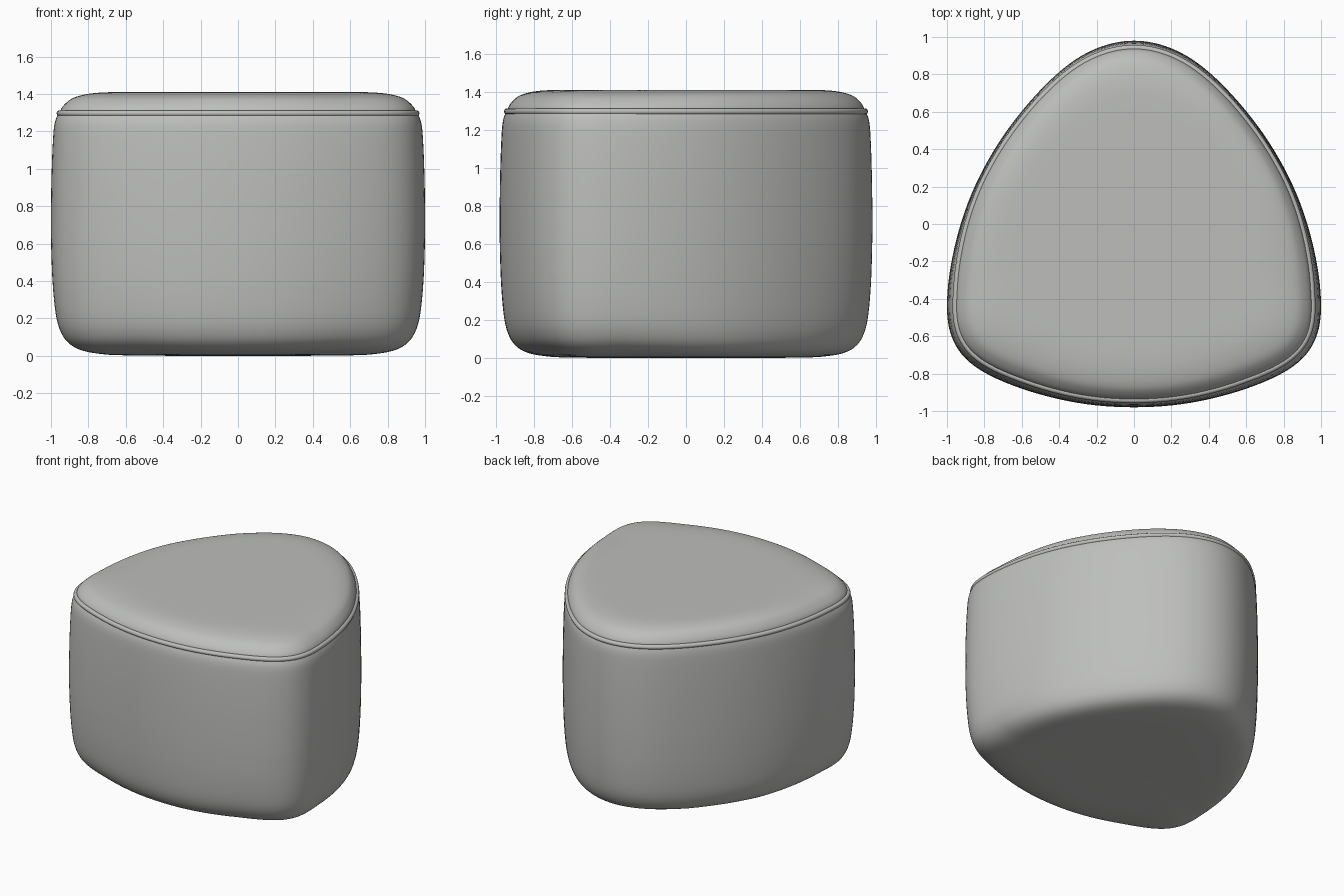
import bpy, bmesh, math
from mathutils import Vector

if "Cube" in bpy.data.objects:
    bpy.data.objects.remove(bpy.data.objects["Cube"])

grey = bpy.data.materials.new("warm grey fabric")
grey.diffuse_color = (0.51, 0.52, 0.50, 1)
grey.use_nodes = True
grey.node_tree.nodes["Principled BSDF"].inputs["Base Color"].default_value = grey.diffuse_color


def spline(pts, steps, closed):
    """Catmull-Rom curve through 2D points."""
    n = len(pts)
    P = [Vector(p) for p in pts]
    get = (lambda i: P[i % n]) if closed else (lambda i: P[max(0, min(n - 1, i))])
    out = []
    for i in range(n if closed else n - 1):
        a, b, c, d = get(i - 1), get(i), get(i + 1), get(i + 2)
        for s in range(steps):
            t = s / steps
            out.append(0.5 * (2 * b + (c - a) * t + (2 * a - 5 * b + 4 * c - d) * t * t
                              + (3 * b - a - 3 * c + d) * t ** 3))
    if not closed:
        out.append(P[-1])
    return out


# Rounded triangle outline: right half, mirrored to the left
half = [(0, 0.98), (0.17, 0.95), (0.345, 0.857), (0.535, 0.677), (0.72, 0.438), (0.868, 0.16),
        (0.96, -0.135), (0.998, -0.42), (0.968, -0.62), (0.845, -0.767), (0.6, -0.88),
        (0.3, -0.957), (0, -0.98)]
outline = spline(half + [(-x, y) for x, y in half[-2:0:-1]], 6, True)
N = len(outline)
for _ in range(6):
    outline = [(outline[i - 1] + 2 * outline[i] + outline[(i + 1) % N]) / 4 for i in range(N)]
mx = max(p.x for p in outline)
hi, lo = max(p.y for p in outline), min(p.y for p in outline)
outline = [Vector((p.x / mx, (p.y - (hi + lo) / 2) * 1.96 / (hi - lo))) for p in outline]
normals = []
for i in range(N):
    t = outline[(i + 1) % N] - outline[i - 1]
    n = Vector((t.y, -t.x)).normalized()
    normals.append(n if n.dot(outline[i]) > 0 else -n)


def inset(s):
    """Outline shrunk by s, less along the flat sides than at the corners."""
    res = []
    for p, n in zip(outline, normals):
        f = 0.65 + 0.35 * max(0, min(1, (p.length - 0.87) / 0.2))
        res.append(p * s + n * (1 - s) * (p.dot(n) - f))
    return res


def loft(name, rings, caps=True, loop=False):
    bm = bmesh.new()
    vs = [[bm.verts.new(co) for co in r] for r in rings]
    pairs = list(zip(vs, vs[1:])) + ([(vs[-1], vs[0])] if loop else [])
    for a, b in pairs:
        for i in range(N):
            j = (i + 1) % N
            bm.faces.new((a[i], a[j], b[j], b[i]))
    if caps:
        bm.faces.new(vs[0])
        bm.faces.new(vs[-1])
    bmesh.ops.recalc_face_normals(bm, faces=bm.faces)
    me = bpy.data.meshes.new(name)
    bm.to_mesh(me)
    bm.free()
    for f in me.polygons:
        f.use_smooth = True
    me.materials.append(grey)
    ob = bpy.data.objects.new(name, me)
    bpy.context.collection.objects.link(ob)
    return ob


def stack(profile):
    return [[(p.x, p.y, z) for p in inset(s)] for s, z in spline(profile, 4, False)]


# Body: nearly upright sides and a soft bottom edge
loft("pouf_body", stack([
    (0.3, 0.0), (0.6, 0.003), (0.72, 0.01), (0.82, 0.026), (0.89, 0.057), (0.938, 0.11),
    (0.97, 0.2), (0.989, 0.36), (0.998, 0.55), (1.0, 0.72), (0.998, 0.92),
    (0.991, 1.12), (0.981, 1.24), (0.96, 1.295)]))

# Seat cushion: low dome above the seam
loft("seat_cushion", stack([
    (0.952, 1.29), (0.945, 1.32), (0.92, 1.35), (0.875, 1.38), (0.8, 1.399),
    (0.7, 1.408), (0.55, 1.41), (0.3, 1.41)]))

# Piping: thin round cord along the seam
R = 0.017
seam = inset(0.953)
rings = []
for k in range(10):
    a = 2 * math.pi * k / 10
    ring = [p + n * R * math.cos(a) for p, n in zip(seam, normals)]
    rings.append([(q.x, q.y, 1.296 + R * math.sin(a)) for q in ring])
loft("seam_piping", rings, caps=False, loop=True)
